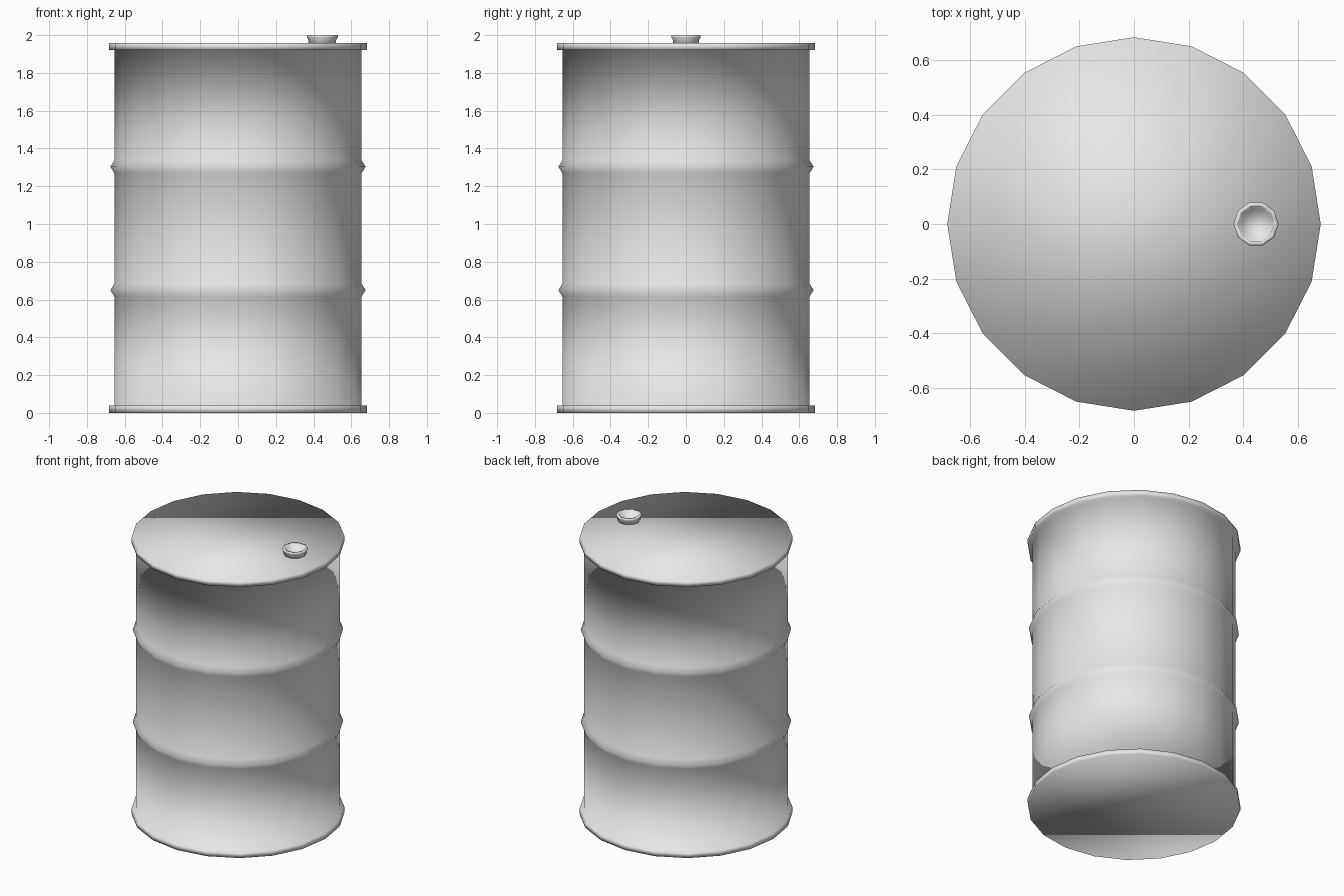
import bpy
import bmesh
import math

if "Cube" in bpy.data.objects:
    bpy.data.objects.remove(bpy.data.objects["Cube"], do_unlink=True)

# Single plain metal colour
grey = bpy.data.materials.new("light grey metal")
grey.use_nodes = True
colour = (0.8, 0.8, 0.8, 1)
grey.diffuse_color = colour
grey.node_tree.nodes["Principled BSDF"].inputs["Base Color"].default_value = colour


def lathe(name, profile, sides, x=0):
    """Spin a bottom-to-top (radius, z) profile and close both ends with flat caps."""
    bm = bmesh.new()
    rings = []
    for radius, z in profile:
        angles = [2 * math.pi * i / sides for i in range(sides)]
        rings.append([bm.verts.new((radius * math.cos(a), radius * math.sin(a), z))
                      for a in angles])
    for low, high in zip(rings, rings[1:]):
        for i in range(sides):
            j = (i + 1) % sides
            bm.faces.new((low[i], low[j], high[j], high[i]))
    bm.faces.new(rings[0][::-1])
    bm.faces.new(rings[-1])
    for face in bm.faces:
        face.smooth = True
    mesh = bpy.data.meshes.new(name)
    bm.to_mesh(mesh)
    bm.free()
    mesh.materials.append(grey)
    obj = bpy.data.objects.new(name, mesh)
    obj.location.x = x
    bpy.context.collection.objects.link(obj)
    return obj


# Drum body with end rims and two rolled ridges
body, rim, ridge = 0.655, 0.684, 0.676
top = 1.957
profile = [(rim, 0), (rim, 0.038), (body, 0.038)]
for z in (0.65, 1.303):
    profile += [(body, z - 0.033), (ridge, z), (body, z + 0.033)]
profile += [(body, top - 0.037), (rim, top - 0.037), (rim, top)]
lathe("drum", profile, 20)

# Hollow filler spout with a flared lip
lathe("filler_spout", [(0.073, top - 0.005), (0.073, 1.975), (0.082, 1.988), (0.082, 2),
                       (0.066, 2), (0.06, 1.965)], 10, x=0.447)
